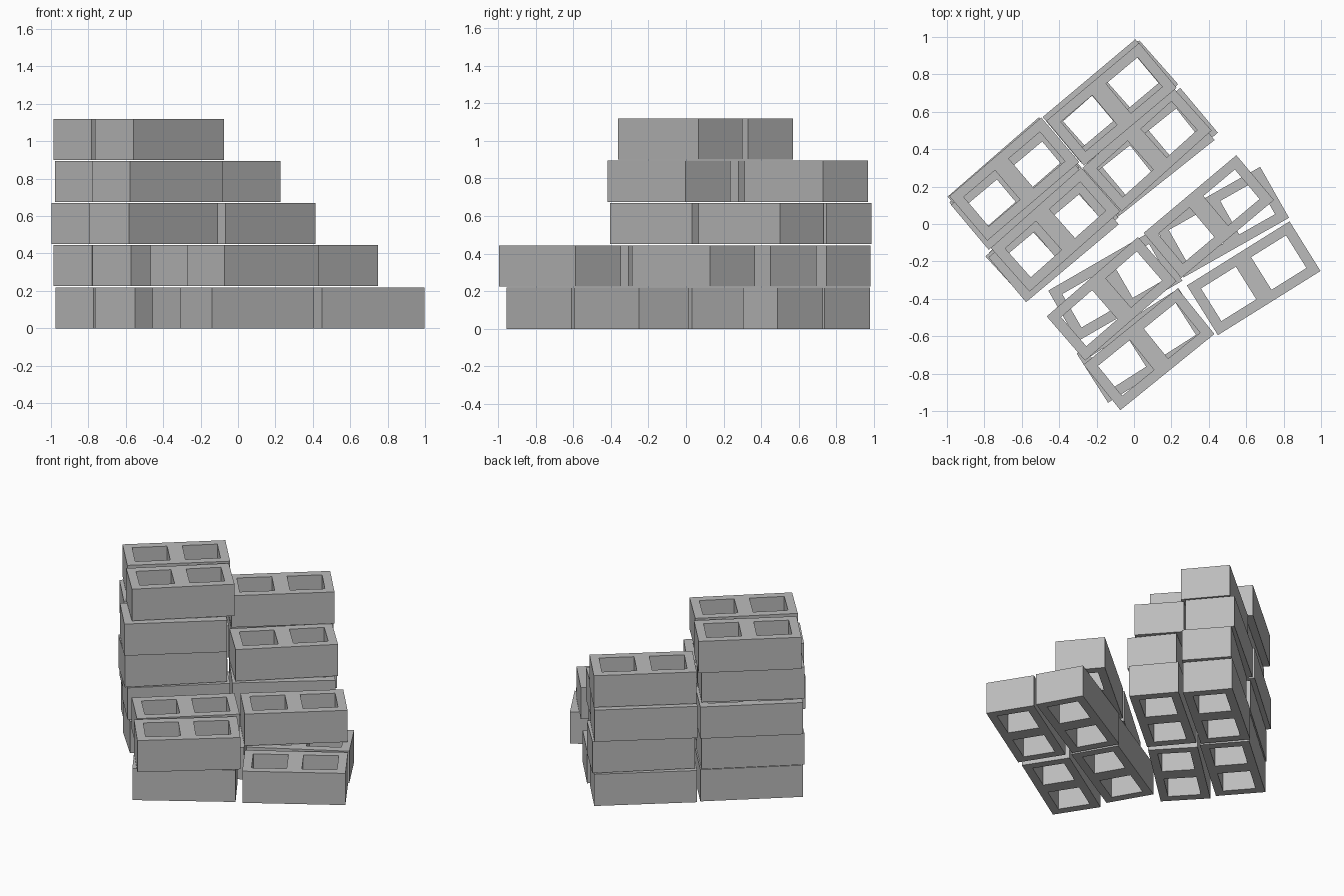
import bpy
import bmesh
from math import radians

# Remove the default object only
default = bpy.data.objects.get("Cube")
if default:
    bpy.data.objects.remove(default, do_unlink=True)

# Shared dimensions of the two-hole block
LENGTH, WIDTH, HEIGHT = 0.647, 0.313, 0.219
PITCH = 0.225
WEB, HOLE_L, HOLE_W = 0.096, 0.22, 0.206

concrete = bpy.data.materials.new("concrete_grey")
concrete.use_nodes = True
grey = (0.5, 0.5, 0.5, 1)
concrete.diffuse_color = grey
concrete.node_tree.nodes["Principled BSDF"].inputs["Base Color"].default_value = grey


def make_block_mesh():
    """Lay out a flat plan with two openings, then extrude it upwards."""
    xs = [-LENGTH / 2, -WEB / 2 - HOLE_L, -WEB / 2, WEB / 2, WEB / 2 + HOLE_L, LENGTH / 2]
    ys = [-WIDTH / 2, -HOLE_W / 2, HOLE_W / 2, WIDTH / 2]
    bm = bmesh.new()
    grid = [[bm.verts.new((x, y, 0)) for y in ys] for x in xs]
    for i in range(len(xs) - 1):
        for j in range(len(ys) - 1):
            is_hole = j == 1 and i in (1, 3)
            if not is_hole:
                bm.faces.new((grid[i][j], grid[i + 1][j], grid[i + 1][j + 1], grid[i][j + 1]))
    extruded = bmesh.ops.extrude_face_region(bm, geom=bm.faces[:], use_keep_orig=True)
    top_verts = [g for g in extruded["geom"] if isinstance(g, bmesh.types.BMVert)]
    bmesh.ops.translate(bm, verts=top_verts, vec=(0, 0, HEIGHT))
    bmesh.ops.recalc_face_normals(bm, faces=bm.faces[:])
    mesh = bpy.data.meshes.new("hollow_block")
    bm.to_mesh(mesh)
    bm.free()
    mesh.materials.append(concrete)
    return mesh


# Each stack lists its blocks from the ground up: centre x, centre y, turn in degrees
stacks = {
    "left_rear_stack": [
        (-.63, .21, 41), (-.64, .21, 41), (-.65, .24, 41), (-.63, .19, 40), (-.64, .24, 40.5)],
    "left_front_stack": [
        (-.42, -.06, 43), (-.43, -.06, 41), (-.45, -.07, 42.5), (-.43, -.09, 40), (-.42, -.03, 41.6)],
    "back_outer_stack": [
        (-.13, .65, 40), (-.11, .65, 41.5), (-.14, .66, 40), (-.12, .64, 40)],
    "back_inner_stack": [
        (.1, .4, 40), (.08, .37, 38.5), (.07, .4, 42)],
    "front_inner_stack": [(-.1, -.33, 30), (-.12, -.4, 41)],
    "front_outer_stack": [(.05, -.65, 32.5), (.08, -.67, 39)],
    "right_inner_stack": [(.47, .01, 29.5), (.4, .04, 40)],
    "right_outer_stack": [(.64, -.29, 32)],
}

# Place every block as a copy sharing one mesh
block_mesh = make_block_mesh()
for stack_name, blocks in stacks.items():
    for level, (x, y, turn) in enumerate(blocks):
        block = bpy.data.objects.new(f"{stack_name}_block_{level + 1}", block_mesh)
        block.location = (x, y, level * PITCH)
        block.rotation_euler.z = radians(turn)
        bpy.context.collection.objects.link(block)
